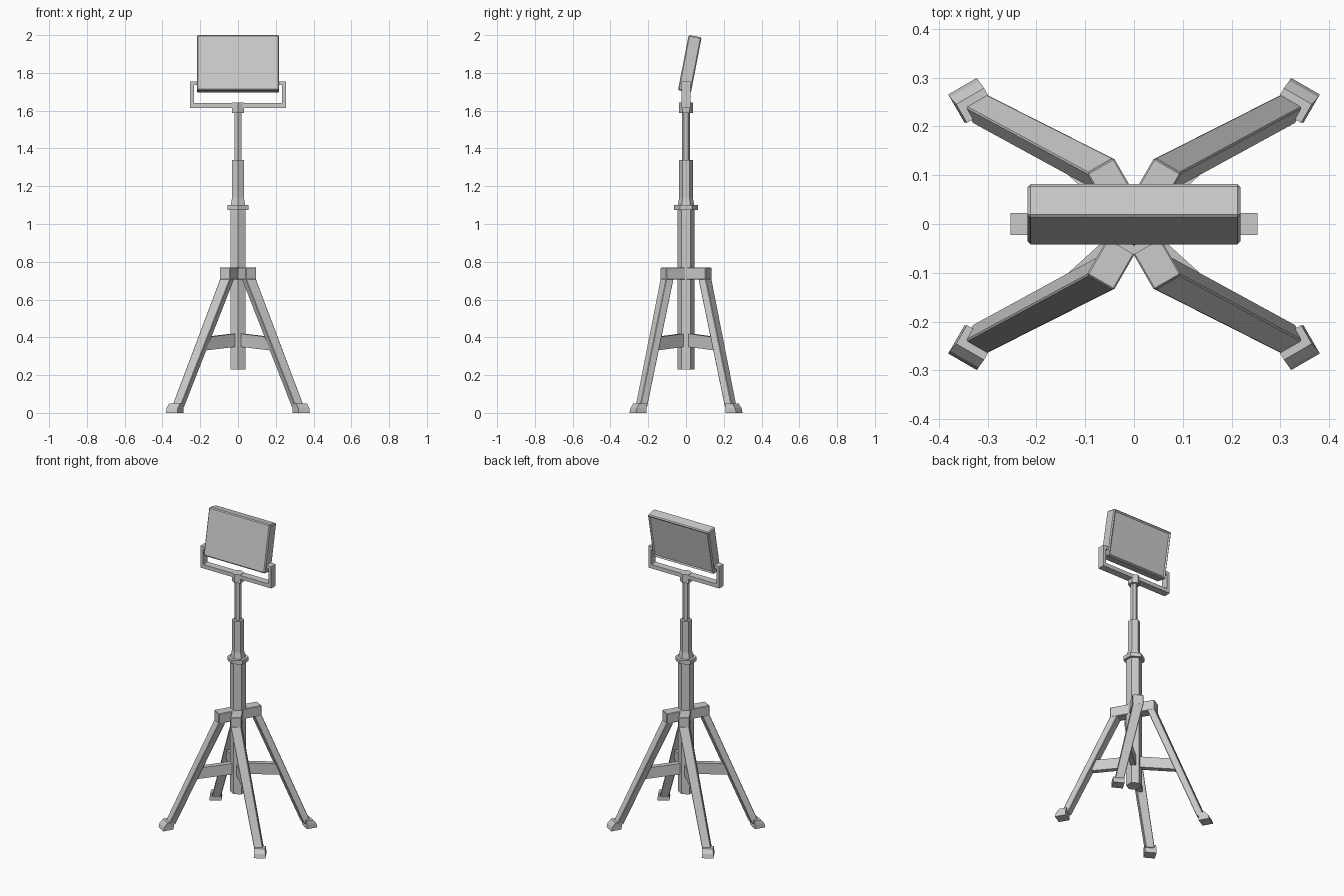
import bpy, bmesh
from math import sin, cos, pi, radians
from mathutils import Vector, Matrix

if "Cube" in bpy.data.objects:
    bpy.data.objects.remove(bpy.data.objects["Cube"])


def finish(name, bm, bevel=0.0, mirror=(False, False)):
    bmesh.ops.recalc_face_normals(bm, faces=bm.faces)
    me = bpy.data.meshes.new(name)
    bm.to_mesh(me)
    bm.free()
    ob = bpy.data.objects.new(name, me)
    bpy.context.collection.objects.link(ob)
    if bevel:
        b = ob.modifiers.new("bevel", 'BEVEL')
        b.width, b.segments = bevel, 1
    if any(mirror):
        m = ob.modifiers.new("mirror", 'MIRROR')
        m.use_axis = (mirror[0], mirror[1], False)
        m.use_mirror_merge = False
    return ob


def loft(name, rings, **kw):
    """Skin a list of equal-length point rings and cap both ends."""
    bm = bmesh.new()
    vs = [[bm.verts.new(p) for p in r] for r in rings]
    n = len(vs[0])
    for a, b in zip(vs, vs[1:]):
        for i in range(n):
            bm.faces.new((a[i], a[(i + 1) % n], b[(i + 1) % n], b[i]))
    bm.faces.new(vs[0][::-1])
    bm.faces.new(vs[-1])
    return finish(name, bm, **kw)


def hex_tube(name, profile):
    """Six-sided column from (radius, z) pairs, corners facing +-y."""
    loft(name, [[(r * sin(i * pi / 3), r * cos(i * pi / 3), z) for i in range(6)]
                for r, z in profile])


def box(name, lo, hi, **kw):
    rings = [[(lo[0], lo[1], z), (hi[0], lo[1], z), (hi[0], hi[1], z), (lo[0], hi[1], z)]
             for z in (lo[2], hi[2])]
    return loft(name, rings, **kw)


# telescopic mast
hex_tube("lower_mast", [(0.046, 0.23), (0.046, 1.08)])
hex_tube("mast_collar", [(0.063, 1.075), (0.063, 1.10)])
hex_tube("middle_mast", [(0.044, 1.10), (0.036, 1.14), (0.036, 1.34)])
hex_tube("upper_mast", [(0.020, 1.34), (0.020, 1.60)])
hex_tube("yoke_hub", [(0.036, 1.587), (0.036, 1.642)])

# legs: sections turned 60 degrees from x
U, V = Vector((0.5, 0.866, 0)), Vector((0.866, -0.5, 0))


def section(x, y, z, du, dv):
    c = Vector((x, y, z))
    return [c + U * du * a + V * dv * b for a, b in ((1, 1), (1, -1), (-1, -1), (-1, 1))]


M = (True, True)
shoulder = [[U * d + V * s * 0.032 + Vector((0, 0, z))
             for s, z in ((-1, 0.705), (1, 0.705), (1, 0.77), (-1, 0.77))]
            for d in (0.01, 0.138)]
loft("leg_shoulder", shoulder, bevel=0.003, mirror=M)
loft("leg", [section(0.057, 0.10, 0.71, 0.023, 0.031),
             section(0.318, 0.237, 0.03, 0.022, 0.026)], bevel=0.003, mirror=M)
loft("foot", [section(0.335, 0.254, 0.0, 0.033, 0.034),
              section(0.333, 0.251, 0.025, 0.030, 0.034),
              section(0.325, 0.243, 0.05, 0.022, 0.033)], mirror=M)

# braces from the mast to the legs
side = Vector((0.67, -0.74, 0)) * 0.016
brace = []
for x, y, z0, z1 in ((0.02, 0.018, 0.35, 0.42), (0.186, 0.168, 0.33, 0.40)):
    c = Vector((x, y, 0))
    brace.append([c + side * s + Vector((0, 0, z))
                  for s, z in ((-1, z0), (1, z0), (1, z1), (-1, z1))])
loft("leg_brace", brace, mirror=M)

# yoke holding the lamp
yoke = [(-0.253, 1.615), (0.253, 1.615), (0.253, 1.755), (0.215, 1.755), (0.215, 1.735),
        (0.233, 1.735), (0.233, 1.64), (-0.233, 1.64), (-0.233, 1.735), (-0.215, 1.735),
        (-0.215, 1.755), (-0.253, 1.755)]
loft("yoke", [[(x, y, z) for x, z in yoke] for y in (-0.023, 0.023)])

# tilted lamp panel with a recessed back
bm = bmesh.new()
bmesh.ops.create_cube(bm, size=1)
bmesh.ops.scale(bm, vec=(0.436, 0.07, 0.298), verts=bm.verts)
bmesh.ops.bevel(bm, geom=bm.edges[:], offset=0.006, segments=1, affect='EDGES')
bm.normal_update()
back = max(bm.faces, key=lambda f: f.calc_center_median().y)
bmesh.ops.inset_region(bm, faces=[back], thickness=0.012, depth=-0.006)
bm.transform(Matrix.Translation((0, 0.02, 1.848)) @ Matrix.Rotation(radians(-11), 4, 'X'))
finish("lamp_panel", bm)
